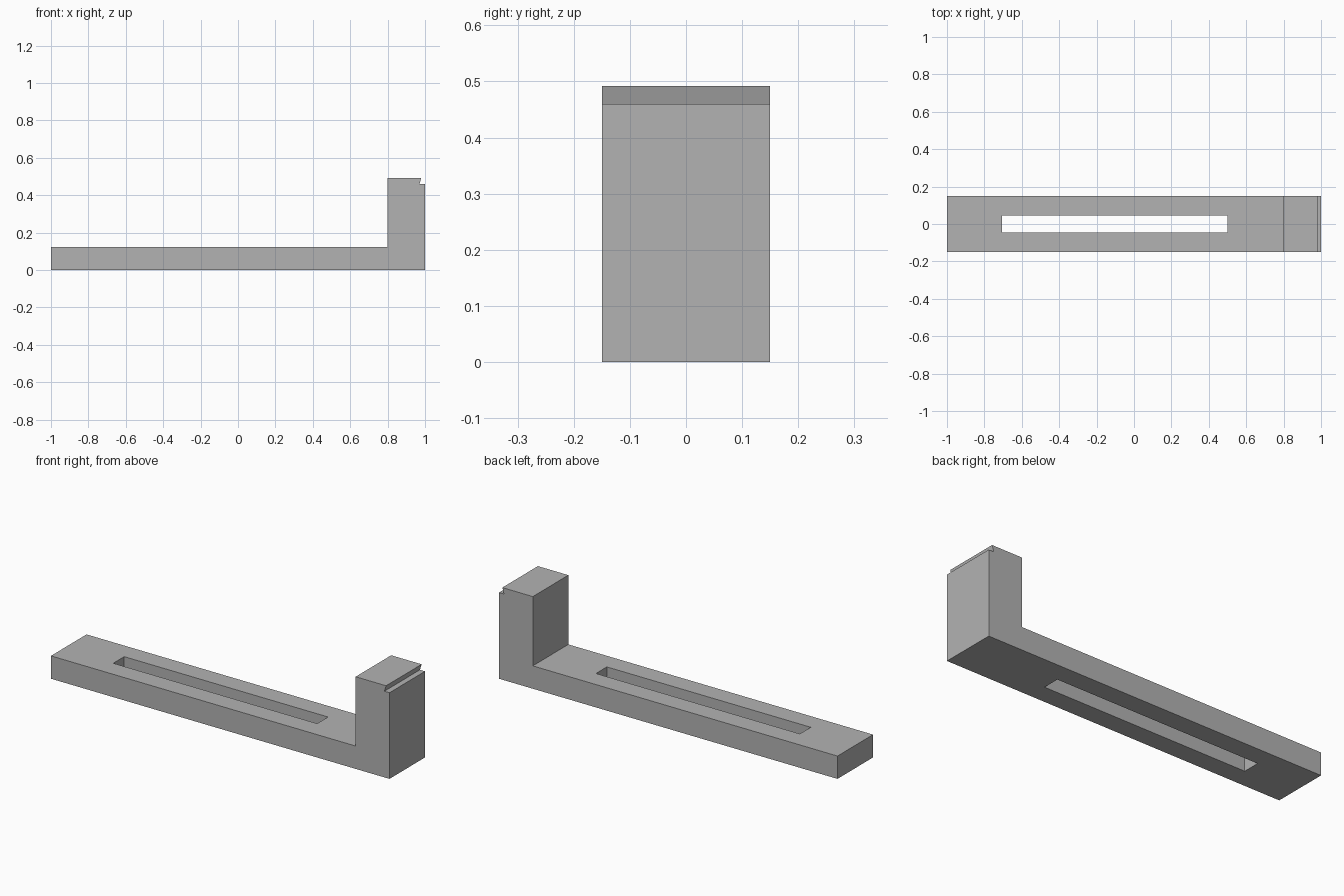
import bpy
import bmesh

cube = bpy.data.objects.get("Cube")
if cube:
    bpy.data.objects.remove(cube, do_unlink=True)

HALF_WIDTH = 0.15

grey = bpy.data.materials.new("plain grey")
grey.use_nodes = True
colour = (0.45, 0.45, 0.45, 1)
grey.diffuse_color = colour
grey.node_tree.nodes["Principled BSDF"].inputs["Base Color"].default_value = colour


def extrude_profile(name, profile, axis, start, end):
    """Extrude a closed 2D outline along y (x-z outline) or z (x-y outline)."""
    bm = bmesh.new()
    points = [(a, start, b) if axis == "y" else (a, b, start) for a, b in profile]
    face = bm.faces.new([bm.verts.new(p) for p in points])
    moved = bmesh.ops.extrude_face_region(bm, geom=[face], use_keep_orig=True)
    verts = [v for v in moved["geom"] if isinstance(v, bmesh.types.BMVert)]
    offset = (0, end - start, 0) if axis == "y" else (0, 0, end - start)
    bmesh.ops.translate(bm, verts=verts, vec=offset)
    bmesh.ops.recalc_face_normals(bm, faces=bm.faces)
    mesh = bpy.data.meshes.new(name)
    bm.to_mesh(mesh)
    bm.free()
    mesh.materials.append(grey)
    obj = bpy.data.objects.new(name, mesh)
    bpy.context.collection.objects.link(obj)
    return obj


# L-shaped bracket with an undercut lip on the upright end
outline = [(-1, 0), (1, 0), (1, 0.46), (0.97, 0.46),
           (0.98, 0.492), (0.8, 0.492), (0.8, 0.122), (-1, 0.122)]
bracket = extrude_profile("slotted_bracket", outline, "y", -HALF_WIDTH, HALF_WIDTH)

# Long slot through the flat arm
slot = [(-0.705, -0.046), (0.5, -0.046), (0.5, 0.046), (-0.705, 0.046)]
cutter = extrude_profile("slot_cutter", slot, "z", -0.1, 0.3)
cutter.hide_render = True
cutter.hide_viewport = True

cut = bracket.modifiers.new("slot", "BOOLEAN")
cut.operation = "DIFFERENCE"
cut.solver = "EXACT"
cut.object = cutter
